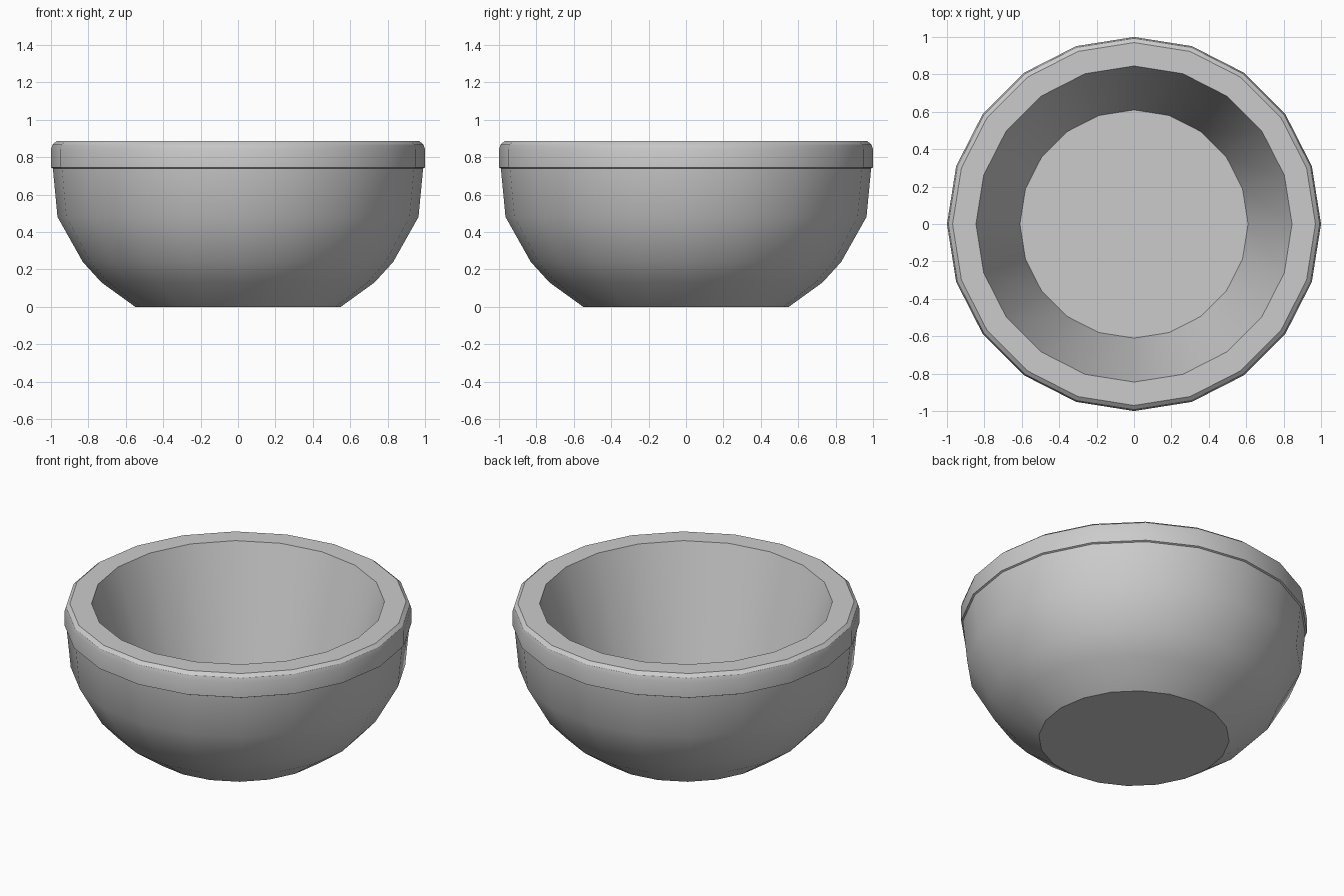
import bpy, bmesh, math

if "Cube" in bpy.data.objects:
    bpy.data.objects.remove(bpy.data.objects["Cube"])

SIDES = 20

# Bowl cross-section (radius, height): foot, outer wall, raised rim, inner wall, floor
PROFILE = [(0.55, 0.0), (0.73, 0.13), (0.83, 0.24), (0.965, 0.48),
           (0.99, 0.74), (1.0, 0.745), (1.0, 0.84), (0.992, 0.867),
           (0.97, 0.885), (0.845, 0.885), (0.61, 0.14)]


def lathe(name, profile, sides):
    bm = bmesh.new()
    rings = [[bm.verts.new((r * math.cos(2 * math.pi * i / sides),
                            r * math.sin(2 * math.pi * i / sides), z))
              for i in range(sides)] for r, z in profile]
    for low, high in zip(rings, rings[1:]):
        for i in range(sides):
            j = (i + 1) % sides
            bm.faces.new((low[i], low[j], high[j], high[i]))
    # Flat underside and flat inner floor
    bm.faces.new(rings[0][::-1])
    bm.faces.new(rings[-1])
    bmesh.ops.recalc_face_normals(bm, faces=bm.faces)
    mesh = bpy.data.meshes.new(name)
    bm.to_mesh(mesh)
    bm.free()
    obj = bpy.data.objects.new(name, mesh)
    bpy.context.collection.objects.link(obj)
    return obj


bowl = lathe("bowl", PROFILE, SIDES)

# Smooth sides, crisp foot, inner lip and floor edges
bpy.context.view_layer.objects.active = bowl
bowl.select_set(True)
bpy.ops.object.shade_smooth_by_angle(angle=math.radians(33))
